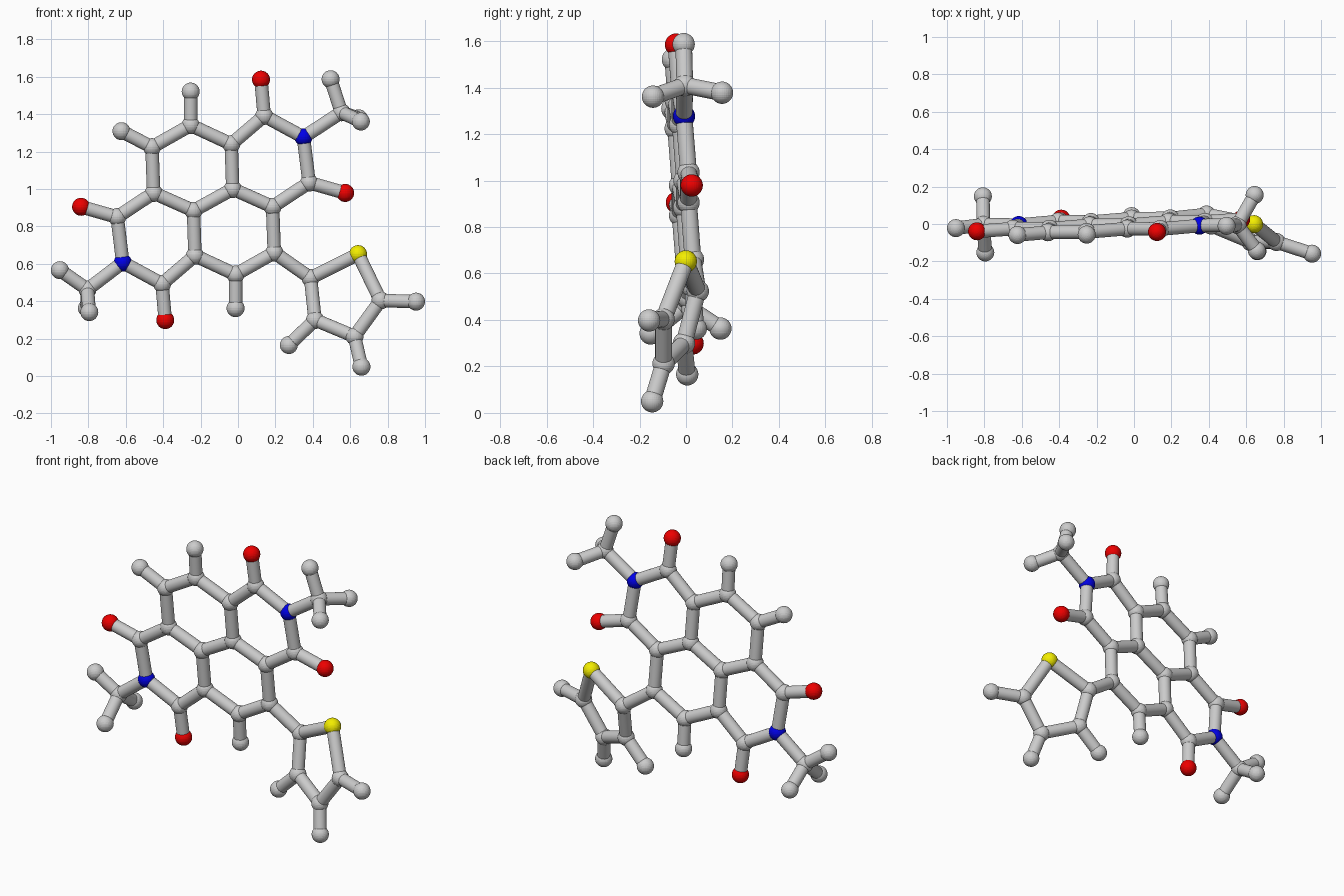
import bpy
from mathutils import Vector

if "Cube" in bpy.data.objects:
    bpy.data.objects.remove(bpy.data.objects["Cube"])

ATOM_R, BOND_R = 0.048, 0.036
CENTRE = (-0.133, 0.942)          # half-turn centre of the fused rings


def material(name, rgb):
    m = bpy.data.materials.new(name)
    m.diffuse_color = (*rgb, 1)
    m.use_nodes = True
    m.node_tree.nodes["Principled BSDF"].inputs["Base Color"].default_value = m.diffuse_color
    return m


COLOURS = {
    "oxygen": material("red", (0.85, 0.0, 0.0)),
    "nitrogen": material("blue", (0.0, 0.0, 0.8)),
    "sulfur": material("yellow", (0.9, 0.85, 0.0)),
}
KINDS = {"C": "carbon", "H": "hydrogen", "O": "oxygen", "N": "nitrogen", "S": "sulfur"}
atoms = {}


def atom(key, x, y, z):
    kind = KINDS[key[0]]
    bpy.ops.mesh.primitive_uv_sphere_add(segments=32, ring_count=16, radius=ATOM_R, location=(x, y, z))
    ob = bpy.context.object
    ob.name = f"{kind}_atom"
    if kind in COLOURS:
        ob.data.materials.append(COLOURS[kind])
    atoms[key] = Vector((x, y, z))


def bond(a, b):
    p, q = atoms[a], atoms[b]
    d = q - p
    bpy.ops.mesh.primitive_cylinder_add(vertices=24, radius=BOND_R, depth=d.length, location=(p + q) / 2)
    ob = bpy.context.object
    ob.name = "bond"
    ob.rotation_euler = d.to_track_quat("Z", "Y").to_euler()
    bpy.ops.object.shade_smooth_by_angle()


def core_y(x, z):
    return 0.07 + 0.049 * x - 0.075 * z


def ring_y(x, z):
    return 0.054 - 0.32 * x + 0.231 * z


# Fused four-ring core: half of the atoms, the rest by a half turn
half = {
    "O1": (0.123, 1.585), "C1": (0.140, 1.391), "N1": (0.350, 1.277),
    "C2": (0.380, 1.034), "O2": (0.573, 0.979), "C3": (0.185, 0.905),
    "C4": (0.194, 0.660), "C5": (-0.013, 0.543), "H5": (-0.013, 0.363),
    "C8": (-0.028, 1.000), "C9": (-0.036, 1.240),
}
for key, (x, z) in half.items():
    atom(key, x, core_y(x, z), z)
    x2, z2 = 2 * CENTRE[0] - x, 2 * CENTRE[1] - z
    atom(key + "m", x2, core_y(x2, z2), z2)
for a, b in ("O1 C1", "C1 N1", "N1 C2", "C2 O2", "C2 C3", "C3 C8", "C3 C4", "C4 C5",
             "C5 H5", "C8 C9", "C9 C1", "C5 C9m") and [
             s.split() for s in ("O1 C1", "C1 N1", "N1 C2", "C2 O2", "C2 C3", "C3 C8",
                                 "C3 C4", "C4 C5", "C5 H5", "C8 C9", "C9 C1")]:
    bond(a, b)
    bond(a + "m", b + "m")
bond("C5", "C9m")
bond("C5m", "C9")
bond("C8", "C8m")

# Lone hydrogen opposite the side ring
atom("H4m", -0.623, core_y(-0.623, 1.309), 1.309)
bond("C4m", "H4m")

# Five-sided side ring with its hydrogens
side = {
    "C15": (0.388, 0.524), "S": (0.642, 0.652), "C16": (0.762, 0.404),
    "C17": (0.623, 0.212), "C18": (0.412, 0.300),
    "H16": (0.952, 0.398), "H17": (0.660, 0.050), "H18": (0.272, 0.166),
}
for key, (x, z) in side.items():
    atom(key, x, ring_y(x, z), z)
loop = ["C15", "S", "C16", "C17", "C18"]
for i, key in enumerate(loop):
    bond(key, loop[(i + 1) % 5])
for n in ("16", "17", "18"):
    bond("C" + n, "H" + n)
bond("C4", "C15")

# Methyl groups on both nitrogens
methyls = [
    ("N1", (0.553, -0.005, 1.410), [(0.495, -0.01, 1.587), (0.645, 0.155, 1.378), (0.657, -0.142, 1.361)]),
    ("N1m", (-0.805, -0.004, 0.463), [(-0.952, -0.022, 0.566), (-0.808, 0.148, 0.363), (-0.795, -0.152, 0.342)]),
]
for n, carbon, hydrogens in methyls:
    c = "C_" + n
    atom(c, *carbon)
    bond(n, c)
    for i, h in enumerate(hydrogens):
        atom(f"H_{n}{i}", *h)
        bond(c, f"H_{n}{i}")
